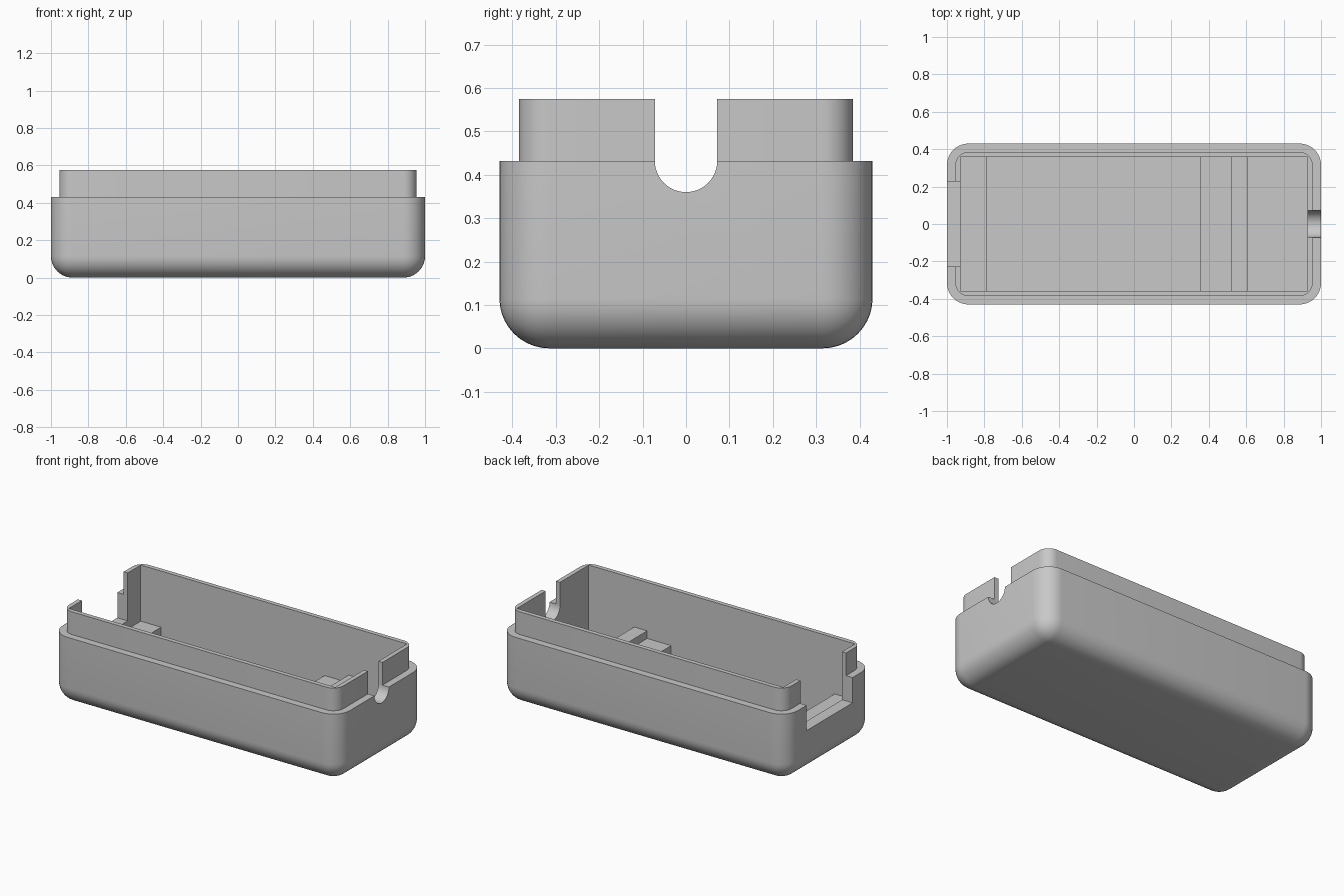
import bpy, bmesh, math

old = bpy.data.objects.get("Cube")
if old:
    bpy.data.objects.remove(old, do_unlink=True)

grey = bpy.data.materials.new("light grey")
grey.use_nodes = True
COLOUR = (0.58, 0.58, 0.58, 1)
grey.diffuse_color = COLOUR
grey.node_tree.nodes["Principled BSDF"].inputs["Base Color"].default_value = COLOUR

HEIGHT, RIM = 0.575, 0.432
INNER_X, INNER_Y, FLOOR = 0.927, 0.357, 0.07


def finish(name, bm):
    mesh = bpy.data.meshes.new(name)
    bm.to_mesh(mesh)
    bm.free()
    mesh.materials.append(grey)
    ob = bpy.data.objects.new(name, mesh)
    bpy.context.collection.objects.link(ob)
    return ob


def box(name, x, y, z, radius=0, round_bottom=False):
    """Box between (low, high) pairs, with rounded uprights and optional rounded underside."""
    bm = bmesh.new()
    bmesh.ops.create_cube(bm, size=1)
    for v in bm.verts:
        v.co = [pair[0] if c < 0 else pair[1] for c, pair in zip(v.co, (x, y, z))]
    if radius:
        def chosen(e):
            a, b = (v.co.z for v in e.verts)
            return abs(a - b) > 1e-4 or (round_bottom and max(a, b) < z[0] + 1e-4)
        bmesh.ops.bevel(bm, geom=[e for e in bm.edges if chosen(e)], offset=radius,
                        segments=10, profile=0.5, affect='EDGES', clamp_overlap=True)
    return finish(name, bm)


def combine(target, other, operation):
    """Apply a boolean and remove the helper."""
    other.hide_render = True
    mod = target.modifiers.new(operation.lower(), 'BOOLEAN')
    mod.operation, mod.solver, mod.object = operation, 'EXACT', other
    bpy.context.view_layer.objects.active = target
    bpy.ops.object.modifier_apply(modifier=mod.name)
    bpy.data.objects.remove(other, do_unlink=True)


# Outer shell with a raised, inset lip
case = box("case_shell", (-1, 1), (-0.43, 0.43), (0, RIM), 0.115, True)
lip = box("lip", (-0.955, 0.955), (-0.385, 0.385), (0.2, HEIGHT), 0.07)
combine(case, lip, 'UNION')

# Square-cornered cavity
cavity = box("cavity_cutter", (-INNER_X, INNER_X), (-INNER_Y, INNER_Y), (FLOOR, 1))
combine(case, cavity, 'DIFFERENCE')

# Wide connector notch in one end
notch = box("notch_cutter", (-1.1, -0.9), (-0.228, 0.228), (0.273, 1))
combine(case, notch, 'DIFFERENCE')

# Round-bottomed cable slot in the other end
bm = bmesh.new()
r, steps = 0.072, 24
arc = [(r * math.cos(t), RIM + r * math.sin(t))
       for t in (math.pi + math.pi * i / steps for i in range(steps + 1))]
outline = [(-r, 1)] + arc + [(r, 1)]
face = bm.faces.new([bm.verts.new((0.9, y, z)) for y, z in outline])
extruded = bmesh.ops.extrude_face_region(bm, geom=[face])["geom"]
bmesh.ops.translate(bm, vec=(0.2, 0, 0),
                    verts=[g for g in extruded if isinstance(g, bmesh.types.BMVert)])
bmesh.ops.recalc_face_normals(bm, faces=bm.faces)
combine(case, finish("slot_cutter", bm), 'DIFFERENCE')

# Board supports across the floor
for name, x0, x1, top in (("end_support", -INNER_X, -0.785, 0.222),
                          ("middle_support", 0.353, 0.52, 0.222),
                          ("stop_rib", 0.52, 0.61, 0.27)):
    box(name, (x0, x1), (-INNER_Y, INNER_Y), (FLOOR, top))

# Smooth the fillets, keep edges crisp
bpy.ops.object.select_all(action='DESELECT')
case.select_set(True)
bpy.context.view_layer.objects.active = case
bpy.ops.object.shade_smooth_by_angle(angle=math.radians(30))
